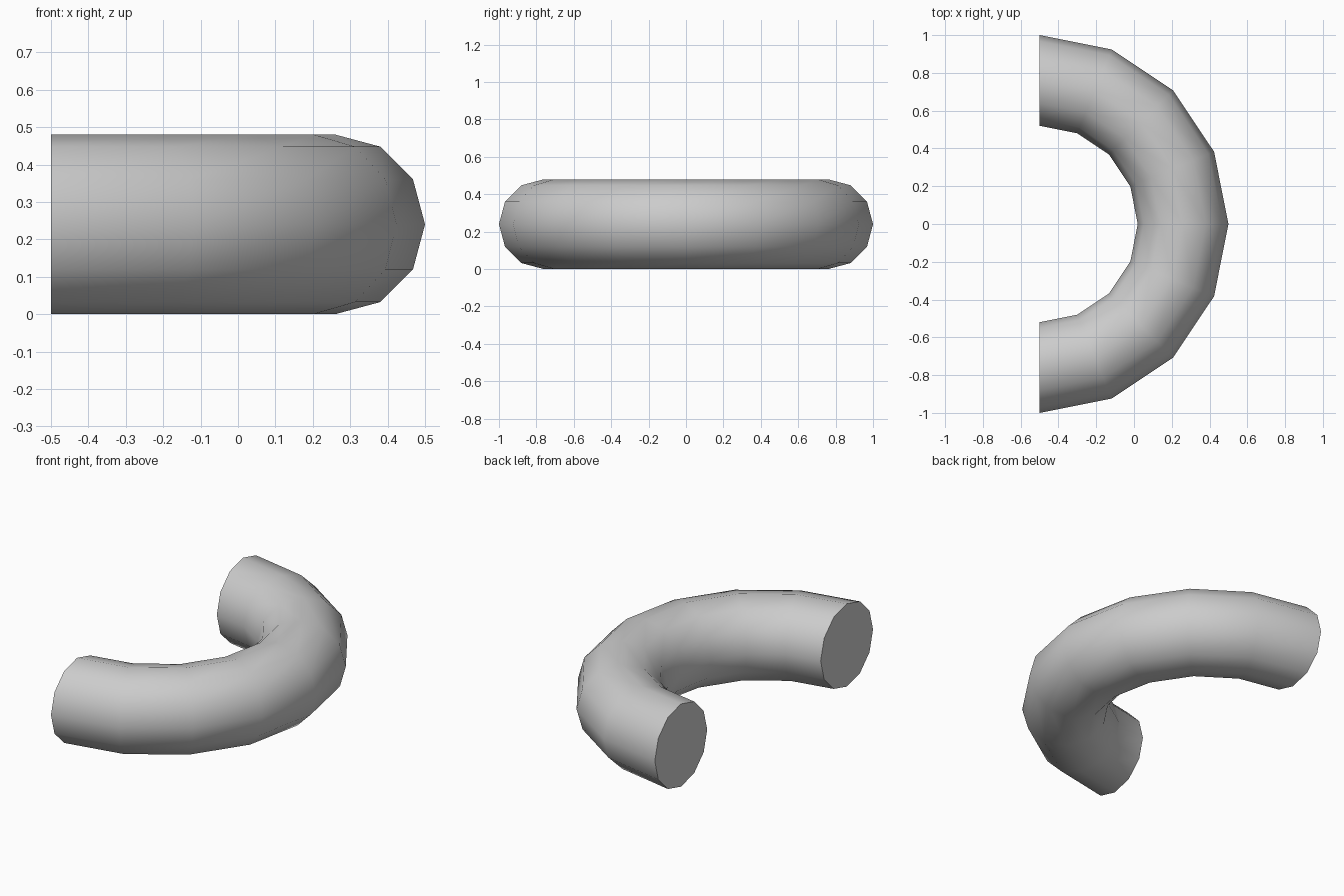
import bpy, bmesh, math
from mathutils import Vector

if "Cube" in bpy.data.objects:
    bpy.data.objects.remove(bpy.data.objects["Cube"])

MAJOR, MINOR = 0.76, 0.24      # bend radius and tube radius
SIDES, STEPS = 12, 8           # tube sides and bend segments

bm = bmesh.new()

# Tube cross-section at one end of the bend
ring = []
for i in range(SIDES):
    a = 2 * math.pi * i / SIDES
    ring.append(bm.verts.new((-0.5, -MAJOR - MINOR * math.cos(a),
                              MINOR + MINOR * math.sin(a))))
edges = [bm.edges.new((ring[i], ring[(i + 1) % SIDES])) for i in range(SIDES)]

# Sweep it through half a turn
bmesh.ops.spin(bm, geom=ring + edges, cent=Vector((-0.5, 0, 0)),
               axis=Vector((0, 0, 1)), angle=math.pi, steps=STEPS)

# Flat end caps
bmesh.ops.holes_fill(bm, edges=[e for e in bm.edges if e.is_boundary], sides=SIDES)
bmesh.ops.recalc_face_normals(bm, faces=bm.faces)

mesh = bpy.data.meshes.new("curved_tube")
bm.to_mesh(mesh)
bm.free()
tube = bpy.data.objects.new("curved_tube", mesh)
bpy.context.collection.objects.link(tube)

# Smooth tube, sharp cap rims
bpy.context.view_layer.objects.active = tube
tube.select_set(True)
bpy.ops.object.shade_smooth_by_angle(angle=math.radians(45))
